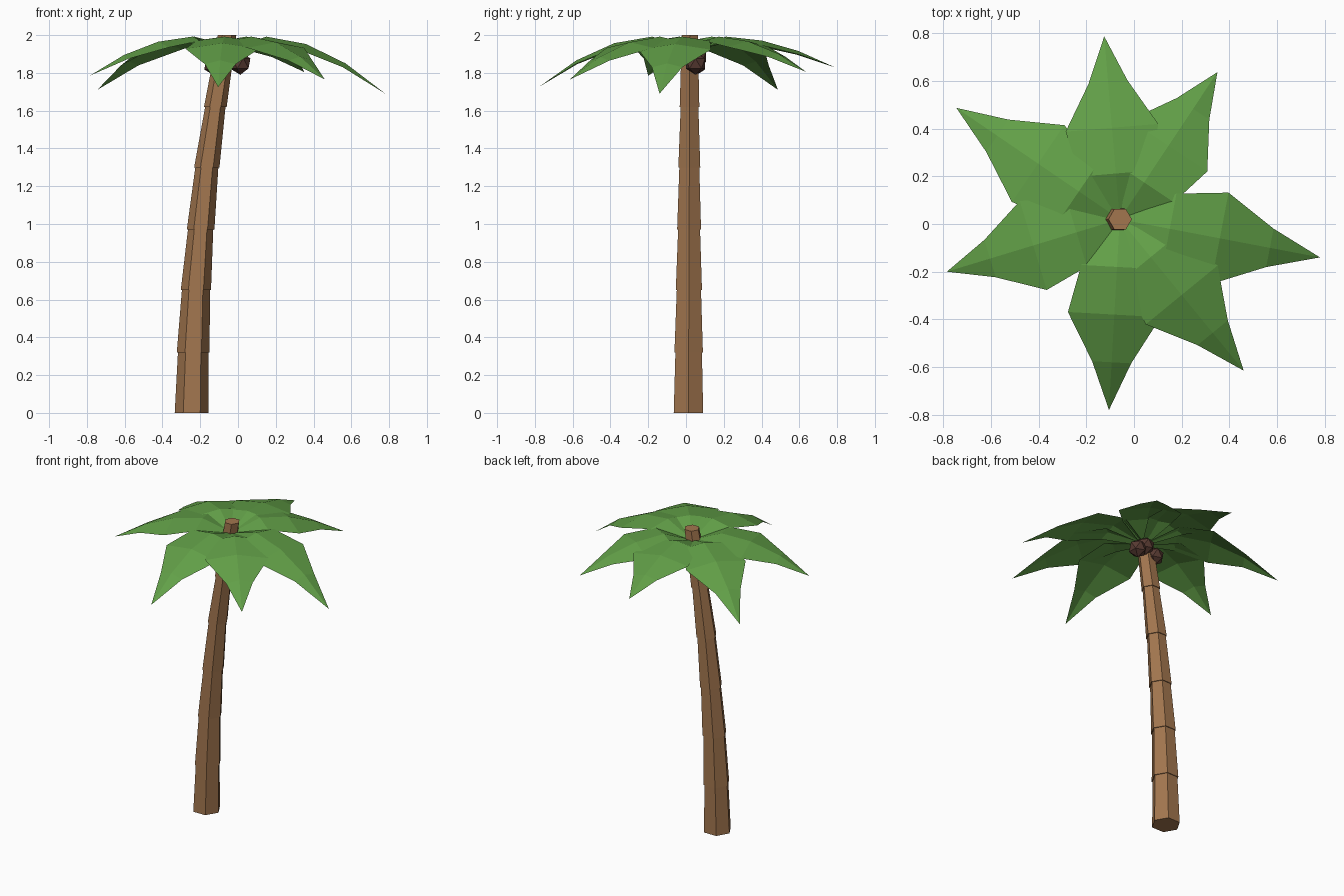
import bpy, bmesh, math
from mathutils import Vector

if "Cube" in bpy.data.objects:
    bpy.data.objects.remove(bpy.data.objects["Cube"])


def material(name, rgb):
    m = bpy.data.materials.new(name)
    m.diffuse_color = (*rgb, 1)
    m.use_nodes = True
    m.node_tree.nodes["Principled BSDF"].inputs["Base Color"].default_value = m.diffuse_color
    return m


BARK = material("bark_brown", (0.36, 0.18, 0.077))
LEAF = material("leaf_green", (0.122, 0.35, 0.064))
NUT = material("nut_brown", (0.095, 0.042, 0.031))


def add_object(name, bm, mat):
    mesh = bpy.data.meshes.new(name)
    bm.normal_update()
    bm.to_mesh(mesh)
    bm.free()
    mesh.materials.append(mat)
    obj = bpy.data.objects.new(name, mesh)
    bpy.context.collection.objects.link(obj)
    return obj


# Trunk: six stacked, tapered hexagonal segments along a leaning line
joints = [(-0.245, 0.0, 0.090), (-0.237, 0.32, 0.087), (-0.223, 0.65, 0.080),
          (-0.198, 0.97, 0.073), (-0.165, 1.30, 0.067), (-0.120, 1.62, 0.060),
          (-0.058, 2.0, 0.055)]
for i in range(6):
    bm = bmesh.new()
    rings = []
    for k, (x, z, r) in enumerate(joints[i:i + 2]):
        r = r - 0.006 * k                       # top is narrower than the next base
        y = 0.013 + 0.0035 * z
        rings.append([bm.verts.new((x + r * math.cos(a * math.pi / 3),
                                    y + r * math.sin(a * math.pi / 3), z))
                      for a in range(6)])
    low, high = rings
    bm.faces.new(low[::-1])
    bm.faces.new(high)
    for a in range(6):
        b = (a + 1) % 6
        bm.faces.new((low[a], low[b], high[b], high[a]))
    add_object(f"trunk_segment_{i + 1}", bm, BARK)

# Leaves: folded blades that rise from the crown, widen, then droop to a tip
CROWN = Vector((-0.06, 0.02, 0))
PEAK = 1.992
stations = [(0.03, 0.03, None, 0.008), (0.25, 0.15, 0.0, 0.022),
            (0.50, 0.195, 0.13, 0.03), (0.75, 0.082, 0.47, 0.02)]


def leaf(name, tip):
    bm = bmesh.new()
    tip = Vector(tip)
    span = Vector((tip.x, tip.y, 0)) - CROWN
    side = Vector((-span.y, span.x, 0)).normalized()
    drop = PEAK - tip.z
    rows = []
    for t, width, fall, fold in stations:
        z = 1.93 if fall is None else PEAK - drop * fall
        mid = CROWN + span * t + Vector((0, 0, z))
        edge = Vector((0, 0, -fold))
        rows.append([bm.verts.new(p) for p in
                     (mid - side * width + edge, mid, mid + side * width + edge)])
    for a, b in zip(rows, rows[1:]):
        for j in range(2):
            bm.faces.new((a[j], b[j], b[j + 1], a[j + 1]))
    end = bm.verts.new(tip)
    for j in range(2):
        bm.faces.new((rows[-1][j], end, rows[-1][j + 1]))
    add_object(name, bm, LEAF)


tips = [(-0.125, 0.787, 1.83), (0.35, 0.637, 1.805), (0.78, -0.14, 1.69),
        (0.46, -0.615, 1.765), (-0.105, -0.78, 1.725), (-0.785, -0.20, 1.785),
        (-0.745, 0.487, 1.71)]
for i, tip in enumerate(tips):
    leaf(f"leaf_{i + 1}", tip)

# Nuts: faceted balls tucked under the crown
for i, p in enumerate([(0.012, 0.05, 1.85), (-0.125, 0.05, 1.845), (-0.045, 0.055, 1.885)]):
    bm = bmesh.new()
    bmesh.ops.create_icosphere(bm, subdivisions=1, radius=0.06)
    bmesh.ops.translate(bm, verts=bm.verts, vec=p)
    add_object(f"nut_{i + 1}", bm, NUT)
